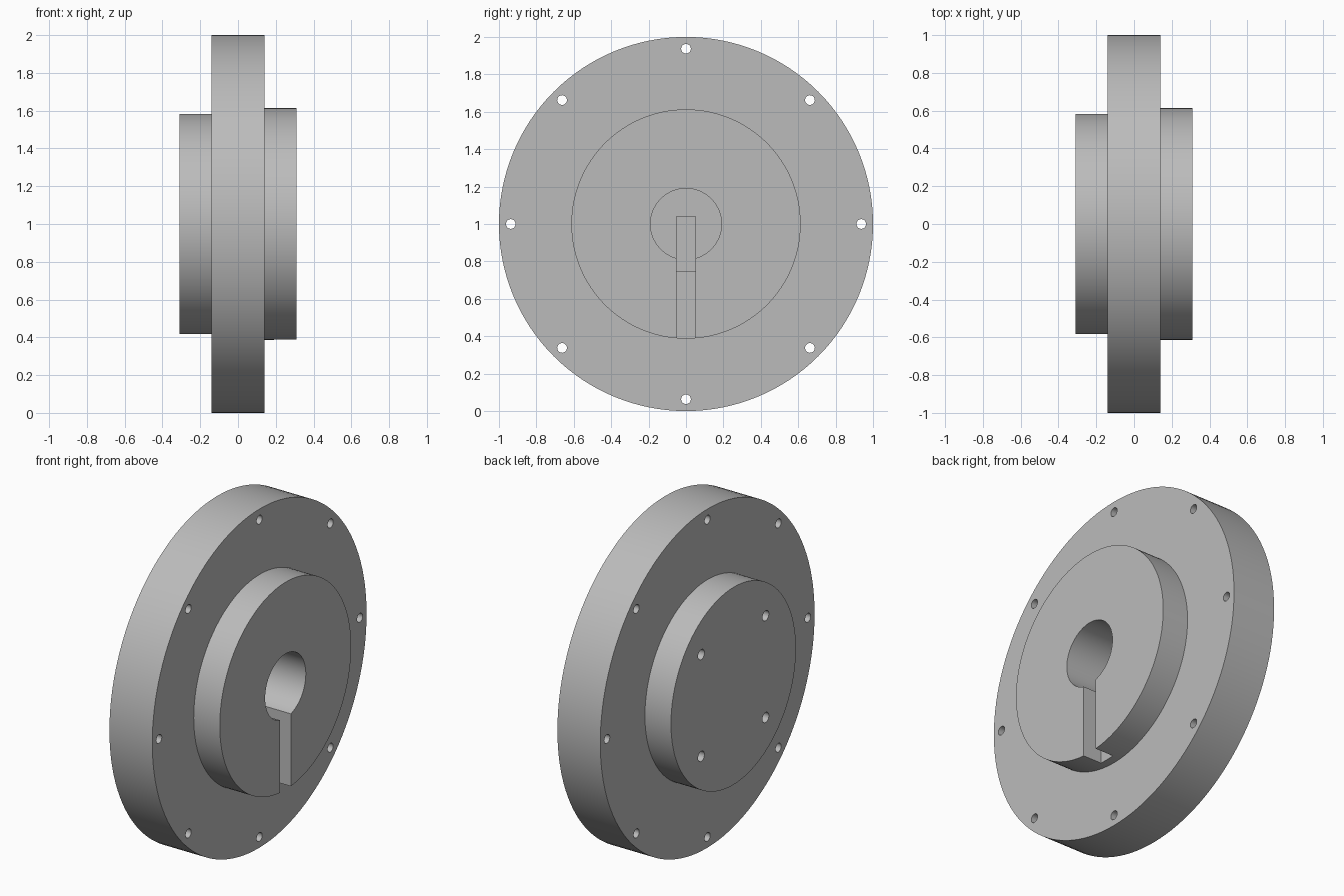
import bpy, bmesh, math
from mathutils import Matrix, Vector

cube = bpy.data.objects.get("Cube")
if cube:
    bpy.data.objects.remove(cube, do_unlink=True)

AXIS_Z = 1.0  # height of the disc's axle

grey = bpy.data.materials.new("plain grey")
grey.use_nodes = True
colour = (0.5, 0.5, 0.5, 1)
grey.diffuse_color = colour
grey.node_tree.nodes["Principled BSDF"].inputs["Base Color"].default_value = colour


def finish(name, bm):
    bmesh.ops.recalc_face_normals(bm, faces=bm.faces)
    mesh = bpy.data.meshes.new(name)
    bm.to_mesh(mesh)
    bm.free()
    obj = bpy.data.objects.new(name, mesh)
    bpy.context.collection.objects.link(obj)
    return obj


def lathe(name, profile, segments):
    """Turn an (x, radius) profile around the x axle."""
    bm = bmesh.new()
    rings = []
    for x, r in profile:
        angles = [2 * math.pi * i / segments for i in range(segments)]
        rings.append([bm.verts.new((x, r * math.sin(a), AXIS_Z + r * math.cos(a)))
                      for a in angles])
    for a, b in zip(rings, rings[1:]):
        for i in range(segments):
            j = (i + 1) % segments
            bm.faces.new((a[i], a[j], b[j], b[i]))
    bm.faces.new(rings[0])
    bm.faces.new(rings[-1])
    return finish(name, bm)


def drill(name, x0, x1, radius, holes, segments):
    """Round cutters along x at each (y, z) position."""
    bm = bmesh.new()
    for y, z in holes:
        m = Matrix.Translation(((x0 + x1) / 2, y, z)) @ Matrix.Rotation(math.pi / 2, 4, 'Y')
        bmesh.ops.create_cone(bm, cap_ends=True, segments=segments, radius1=radius,
                              radius2=radius, depth=x1 - x0, matrix=m)
    return finish(name, bm)


def box(name, low, high):
    low, high = Vector(low), Vector(high)
    bm = bmesh.new()
    m = Matrix.Translation((low + high) / 2) @ Matrix.Diagonal((*(high - low), 1))
    bmesh.ops.create_cube(bm, size=1, matrix=m)
    return finish(name, bm)


def bolt_circle(radius, count, start):
    angles = [start + 2 * math.pi * i / count for i in range(count)]
    return [(radius * math.sin(a), AXIS_Z + radius * math.cos(a)) for a in angles]


# Flange with a hub on each side
body = lathe("flanged_hub", [(-0.31, 0.583), (-0.14, 0.583), (-0.14, 1.0),
                             (0.14, 1.0), (0.14, 0.613), (0.31, 0.613)], 128)
body.data.materials.append(grey)

cutters = [
    # Axle bore, radial slot, and the deeper pocket behind the bore
    drill("bore_cutter", 0.0, 0.5, 0.19, [(0, AXIS_Z)], 64),
    box("slot_cutter", (0.19, -0.05, 0.3), (0.5, 0.05, 0.9)),
    box("pocket_cutter", (-0.1, -0.05, 0.75), (0.45, 0.05, 1.04)),
    # Through holes in the rim, blind holes in the left hub
    drill("rim_hole_cutter", -0.3, 0.3, 0.026, bolt_circle(0.937, 8, 0), 24),
    drill("hub_hole_cutter", -0.5, -0.14, 0.03, bolt_circle(0.425, 4, math.pi / 4), 24),
]

bpy.ops.object.select_all(action='DESELECT')
bpy.context.view_layer.objects.active = body
body.select_set(True)
for cutter in cutters:
    cutter.hide_render = True
    mod = body.modifiers.new(cutter.name, 'BOOLEAN')
    mod.operation = 'DIFFERENCE'
    mod.solver = 'EXACT'
    mod.object = cutter
    bpy.ops.object.modifier_apply(modifier=mod.name)
    bpy.data.objects.remove(cutter, do_unlink=True)

bpy.ops.object.shade_smooth_by_angle(angle=math.radians(30))
